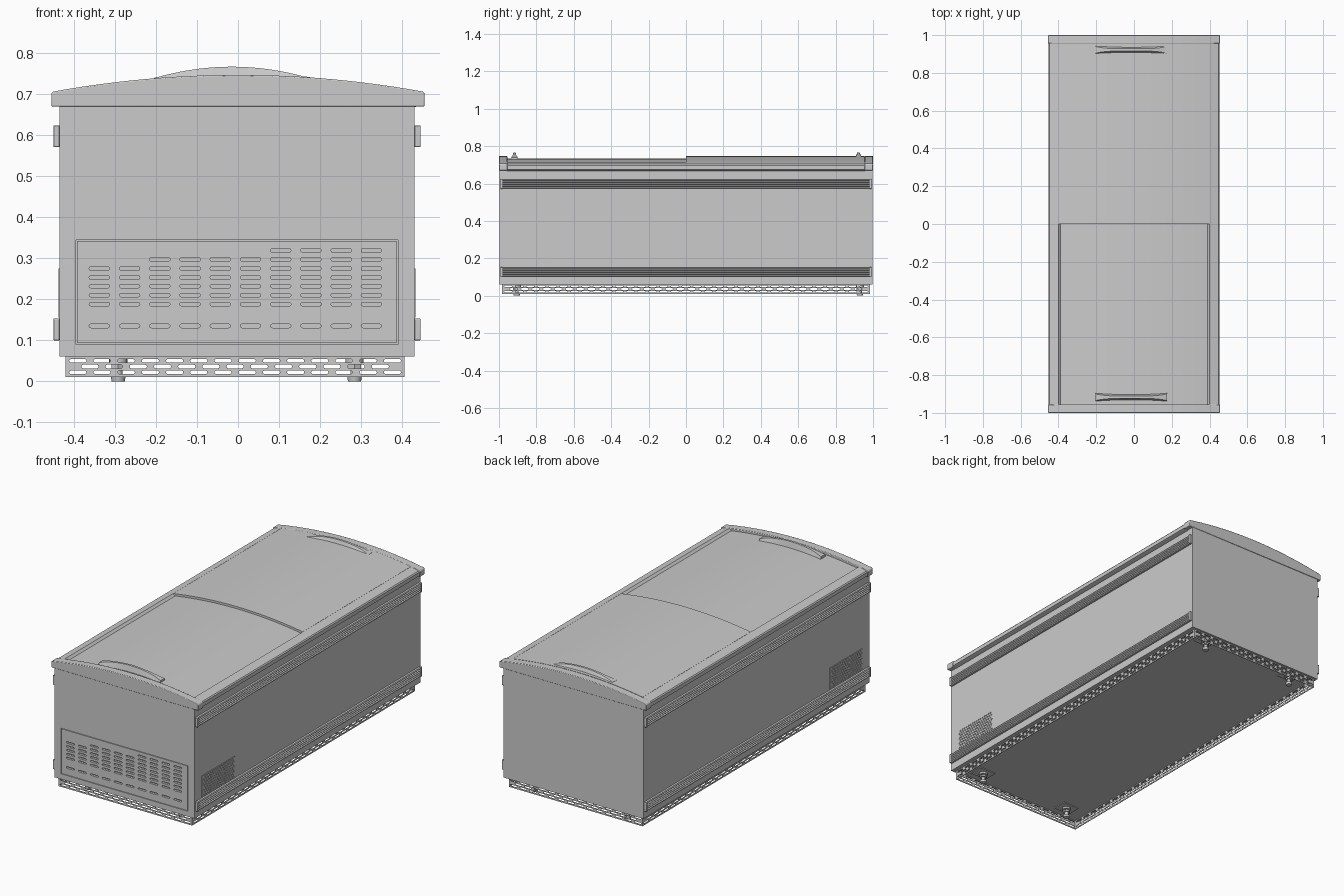
import bpy, bmesh
from math import pi, sin, cos, radians
from mathutils import Matrix

if "Cube" in bpy.data.objects:
    bpy.data.objects.remove(bpy.data.objects["Cube"])

XL, XR = -0.435, 0.43          # cabinet sides
SL, SR = -0.42, 0.406          # plinth sides


def finish(name, bm, bevel=0, angle=30):
    bmesh.ops.recalc_face_normals(bm, faces=bm.faces)
    me = bpy.data.meshes.new(name)
    bm.to_mesh(me)
    bm.free()
    me.shade_smooth()
    me.set_sharp_from_angle(angle=radians(angle))
    ob = bpy.data.objects.new(name, me)
    bpy.context.collection.objects.link(ob)
    if bevel:
        m = ob.modifiers.new("edge_round", 'BEVEL')
        m.width, m.segments = bevel, 2
        m.limit_method, m.angle_limit = 'ANGLE', radians(40)
    return ob


def box_bm(x0, x1, y0, y1, z0, z1):
    bm = bmesh.new()
    bmesh.ops.create_cube(bm, size=1, matrix=Matrix.Translation(
        ((x0 + x1) / 2, (y0 + y1) / 2, (z0 + z1) / 2)) @ Matrix.Diagonal((x1 - x0, y1 - y0, z1 - z0, 1)))
    return bm


def prism(name, pts, y0, y1, bevel=0):
    """Extrude an x-z outline along y."""
    bm = bmesh.new()
    f = bm.faces.new([bm.verts.new((x, y0, z)) for x, z in pts])
    ext = bmesh.ops.extrude_face_region(bm, geom=[f])
    for v in ext["geom"]:
        if isinstance(v, bmesh.types.BMVert):
            v.co.y = y1
    return finish(name, bm, bevel)


def slot(cx, cy, w, h, n=4):
    r, d = h / 2, w / 2 - h / 2
    return [(cx + s * (d + r * cos(a)), cy + s * r * sin(a))
            for s in (1, -1) for a in [-pi / 2 + pi * k / n for k in range(n + 1)]]


def rect(x0, x1, y0, y1):
    return [(x0, y0), (x1, y0), (x1, y1), (x0, y1)]


def plate(name, loops, thick, matrix):
    """Flat sheet from an outline and hole outlines."""
    cu = bpy.data.curves.new(name + "_outline", 'CURVE')
    cu.dimensions, cu.fill_mode, cu.extrude = '2D', 'BOTH', thick / 2
    for pts in loops:
        sp = cu.splines.new('POLY')
        sp.points.add(len(pts) - 1)
        for p, (x, y) in zip(sp.points, pts):
            p.co = (x, y, 0, 1)
        sp.use_cyclic_u = True
    tmp = bpy.data.objects.new(name + "_tmp", cu)
    bpy.context.collection.objects.link(tmp)
    dg = bpy.context.evaluated_depsgraph_get()
    me = bpy.data.meshes.new_from_object(tmp.evaluated_get(dg))
    bpy.data.objects.remove(tmp)
    me.transform(matrix)
    bm = bmesh.new()
    bm.from_mesh(me)
    bmesh.ops.remove_doubles(bm, verts=bm.verts, dist=1e-5)
    return finish(name, bm)


def facing_y(y):
    return Matrix.Translation((0, y, 0)) @ Matrix.Rotation(pi / 2, 4, 'X')


def facing_x(x):
    return Matrix.Translation((x, 0, 0)) @ Matrix.Rotation(pi / 2, 4, 'Z') @ Matrix.Rotation(pi / 2, 4, 'X')


def arch(peak, x):
    return peak - 0.2 * x * x


# cabinet: hollow tub
bm = box_bm(XL, XR, -0.985, 0.997, 0.06, 0.672)
top = max(bm.faces, key=lambda f: f.calc_center_median().z)
bmesh.ops.inset_region(bm, faces=[top], thickness=0.05)
for v in top.verts:
    v.co.z = 0.17
finish("cabinet", bm)

# front sheet with a seam around the slotted service panel
px0, px1, pz0, pz1 = -0.395, 0.39, 0.09, 0.345
plate("front_sheet", [rect(XL, XR, 0.06, 0.672), rect(px0, px1, pz0, pz1)], 0.012, facing_y(-0.991))
holes = []
for z, first in ((0.135, 0), (0.188, 0), (0.21, 0), (0.232, 0), (0.253, 0), (0.275, 0), (0.297, 2), (0.319, 6)):
    holes += [slot(-0.338 + 0.0737 * i, z, 0.05, 0.009) for i in range(first, 10)]
plate("service_panel", [rect(px0 + .003, px1 - .003, pz0 + .003, pz1 - .003)] + holes, 0.012, facing_y(-0.991))

# side vents with staggered hexagon holes
holes = []
for r in range(8):
    for c in range(17 - r % 2):
        cx, cz = -0.922 + 0.0165 * (c + 0.5 * (r % 2)), 0.164 + 0.0146 * r
        holes.append([(cx + 0.0062 * sin(k * pi / 3), cz + 0.0062 * cos(k * pi / 3)) for k in range(6)])
for tag, x in (("left", XL - 0.001), ("right", XR + 0.001)):
    plate(tag + "_vent", [rect(-0.935, -0.645, 0.155, 0.275)] + holes, 0.004, facing_x(x))


# perforated plinth
def plinth(name, a, b, count, matrix):
    step = (b - a) / count
    loops = [rect(a, b, 0.01, 0.062)]
    for z, off in ((0.022, 0.5), (0.036, 1), (0.05, 0.5)):
        loops += [slot(a + step * (i + off), z, 0.042, 0.009) for i in range(count - (off == 1))]
    plate(name, loops, 0.004, matrix)


for tag, y in (("front", -0.983), ("back", 0.983)):
    plinth(tag + "_plinth", SL, SR, 14, facing_y(y))
for tag, x in (("left", SL + 0.002), ("right", SR - 0.002)):
    plinth(tag + "_plinth", -0.981, 0.981, 33, facing_x(x))

# adjustable feet
for tx, x in (("left", -0.292), ("right", 0.284)):
    for ty, y in (("front", -0.905), ("back", 0.93)):
        bm = box_bm(x - 0.05, x + 0.05, y - 0.04, y + 0.04, 0.056, 0.061)
        for r1, r2, z0, z1, n in ((.016, .018, 0, .012, 20), (.01, .01, .012, .057, 16),
                                  (.019, .019, .031, .041, 6), (.022, .022, .046, .057, 20)):
            bmesh.ops.create_cone(bm, cap_ends=True, segments=n, radius1=r1, radius2=r2, depth=z1 - z0,
                                  matrix=Matrix.Translation((x, y, (z0 + z1) / 2)))
        finish(f"{ty}_{tx}_foot", bm)

# ribbed bumper rails with end stops
for tag, s, x in (("left", -1, XL), ("right", 1, XR)):
    for level, z in (("upper", 0.572), ("lower", 0.101)):
        pts = [(x, z), (x + s * 0.011, z)]
        for k in range(1, 30):
            pts.append((x + s * (0.009 + 0.005 * abs(sin(pi * k / 6))), z + 0.051 * k / 30))
        pts += [(x + s * 0.011, z + 0.051), (x, z + 0.051)]
        prism(f"{tag}_{level}_bumper", pts, -0.982, 0.982)
        for end, y in (("front", -0.986), ("back", 0.986)):
            a, b = sorted((x, x + s * 0.015))
            finish(f"{tag}_{level}_{end}_stop", box_bm(a, b, y - .006, y + .006, z - .001, z + .052), 0.002)

# arched end caps
xs = [-0.45 + 0.9 * i / 24 for i in range(25)]
cap = [(-0.455, 0.67), (-0.455, 0.702)] + [(x, arch(0.747, x)) for x in xs] + [(0.455, 0.702), (0.455, 0.67)]
prism("front_end_cap", cap, -1, -0.955, 0.003)
prism("back_end_cap", cap, 0.955, 1, 0.003)

# sloped side rails of the top frame
for tag, s in (("left", -1), ("right", 1)):
    prism(tag + "_top_rail", [(s * x, z) for x, z in (
        (0.385, 0.66), (0.385, 0.70), (0.401, 0.715), (0.447, 0.703), (0.452, 0.697),
        (0.452, 0.676), (0.43, 0.668))], -0.956, 0.956)

# two curved sliding lids, the rear one riding above the front one
xs = [-0.4 + 0.8 * i / 24 for i in range(25)]
for tag, peak, y0, y1 in (("front", 0.734, -0.955, 0.03), ("back", 0.747, 0, 0.955)):
    pts = [(x, arch(peak, x)) for x in xs] + [(x, arch(peak, x) - 0.012) for x in reversed(xs)]
    prism(tag + "_lid", pts, y0, y1)

# crescent lid handles, waisted in the middle
for tag, peak, y in (("front", 0.734, -0.917), ("back", 0.747, 0.922)):
    bm = bmesh.new()
    rings = []
    for i in range(25):
        t = -1 + i / 12
        x = -0.015 + 0.19 * t
        zb = arch(peak, x) - 0.002
        zt = max(0.739 + 0.028 * (1 - t * t), zb + 0.003)
        wb, wt = 0.014 + 0.008 * t * t, 0.006 + 0.012 * t ** 4
        rings.append([bm.verts.new(p) for p in (
            (x, y - wb, zb), (x, y + wb, zb), (x, y + wt, zt), (x, y - wt, zt))])
    for a, b in zip(rings, rings[1:]):
        for k in range(4):
            bm.faces.new((a[k], a[(k + 1) % 4], b[(k + 1) % 4], b[k]))
    bm.faces.new(rings[0])
    bm.faces.new(rings[-1])
    finish(tag + "_lid_handle", bm)
